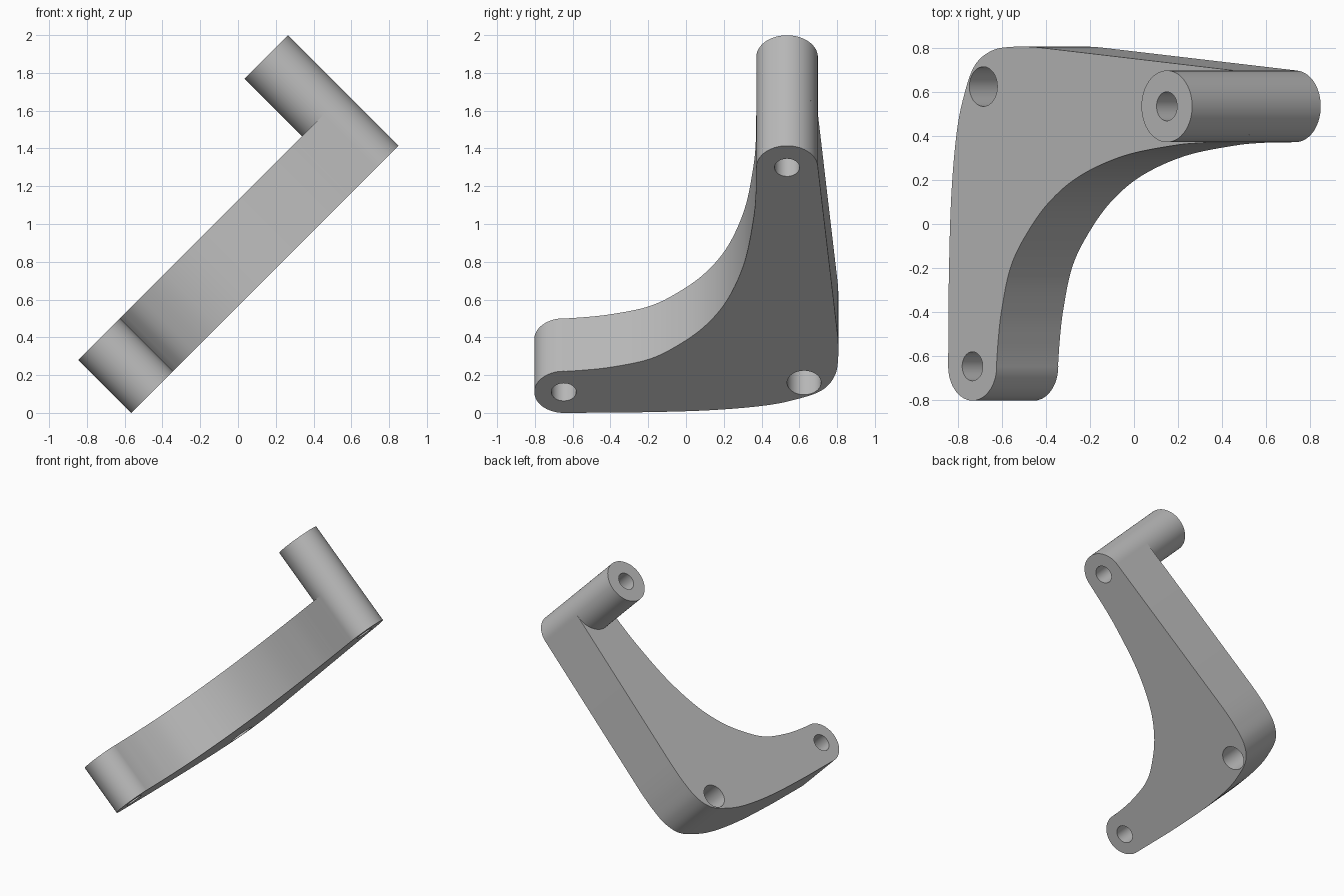
import bpy, bmesh
from math import sin, cos, radians, sqrt
from mathutils import Matrix, Vector

cube = bpy.data.objects.get("Cube")
if cube:
    bpy.data.objects.remove(cube)

grey = bpy.data.materials.new("plain_grey")
grey.use_nodes = True
colour = (0.5, 0.5, 0.5, 1)
grey.diffuse_color = colour
grey.node_tree.nodes["Principled BSDF"].inputs["Base Color"].default_value = colour

# The bracket is drawn flat (length, width, thickness), then tilted
TILT = Matrix.Translation((-0.565, 0, 0)) @ Matrix.Rotation(radians(-45), 4, 'Y')
PLATE_TOP, TUBE_TOP = 0.396, 0.827
FOOT, CORNER, TIP = (0.156, -0.647), (0.226, 0.625), (1.837, 0.535)
FOOT_R, TIP_R, BORE_R, CORNER_BORE_R = 0.156, 0.163, 0.066, 0.09


def arc(centre, radius, start, end, steps):
    angles = [radians(start + (end - start) * i / steps) for i in range(steps + 1)]
    return [(centre[0] + radius * cos(a), centre[1] + radius * sin(a)) for a in angles]


def circle(centre, radius, steps=64):
    return arc(centre, radius, 0, 360, steps)[:-1]


def spline(points, steps=8):
    """Smooth curve through the inner points; the two end points only steer it."""
    pts = [Vector(p) for p in points]
    out = []
    for a, b, c, d in zip(pts, pts[1:], pts[2:], pts[3:]):
        for i in range(steps):
            t = i / steps
            out.append(tuple(0.5 * (2 * b + (c - a) * t + (2 * a - 5 * b + 4 * c - d) * t ** 2
                                    + (3 * b - a - 3 * c + d) * t ** 3)))
    return out + [tuple(pts[-2])]


def prism(name, loops, low, high):
    """Extrude an outline with holes between two heights."""
    bm = bmesh.new()
    edges = []
    for loop in loops:
        verts = [bm.verts.new((u, v, low)) for u, v in loop]
        edges += [bm.edges.new((verts[i - 1], verts[i])) for i in range(len(verts))]
    bmesh.ops.triangle_fill(bm, edges=edges, use_beauty=True, normal=(0, 0, 1))
    top = bmesh.ops.extrude_face_region(bm, geom=bm.faces[:], use_keep_orig=True)
    moved = [g for g in top["geom"] if isinstance(g, bmesh.types.BMVert)]
    bmesh.ops.translate(bm, verts=moved, vec=(0, 0, high - low))
    bmesh.ops.recalc_face_normals(bm, faces=bm.faces[:])
    bm.transform(TILT)
    mesh = bpy.data.meshes.new(name)
    bm.to_mesh(mesh)
    bm.free()
    mesh.materials.append(grey)
    obj = bpy.data.objects.new(name, mesh)
    bpy.context.collection.objects.link(obj)
    bpy.ops.object.select_all(action='DESELECT')
    obj.select_set(True)
    bpy.context.view_layer.objects.active = obj
    bpy.ops.object.shade_smooth_by_angle(angle=radians(30))
    return obj


# Plate: rounded foot, outer corner, rounded tip and sweeping inner edge
outer = spline([(0, -0.6), (0.003, -0.3), (0.018, 0.1), (0.052, 0.4), (0.1, 0.58),
                (0.17, 0.72), (0.28, 0.788), (0.42, 0.806), (0.58, 0.803), (0.8, 0.785)])
inner = spline([(1.75, 0.372), (1.65, 0.37), (1.45, 0.357), (1.13, 0.31), (0.85, 0.22),
                (0.65, 0.1), (0.5, -0.05), (0.4, -0.2), (0.342, -0.4), (0.318, -0.56), (0.31, -0.65)])
outline = arc(FOOT, FOOT_R, 5, -180, 32) + outer + arc(TIP, TIP_R, 85, -90, 32) + inner
prism("bracket_plate", [outline, circle(FOOT, BORE_R), circle(CORNER, CORNER_BORE_R),
                        circle(TIP, BORE_R)], 0, PLATE_TOP)

# Hollow post standing on the tip
prism("hollow_post", [circle(TIP, TIP_R), circle(TIP, BORE_R)], PLATE_TOP, TUBE_TOP)
